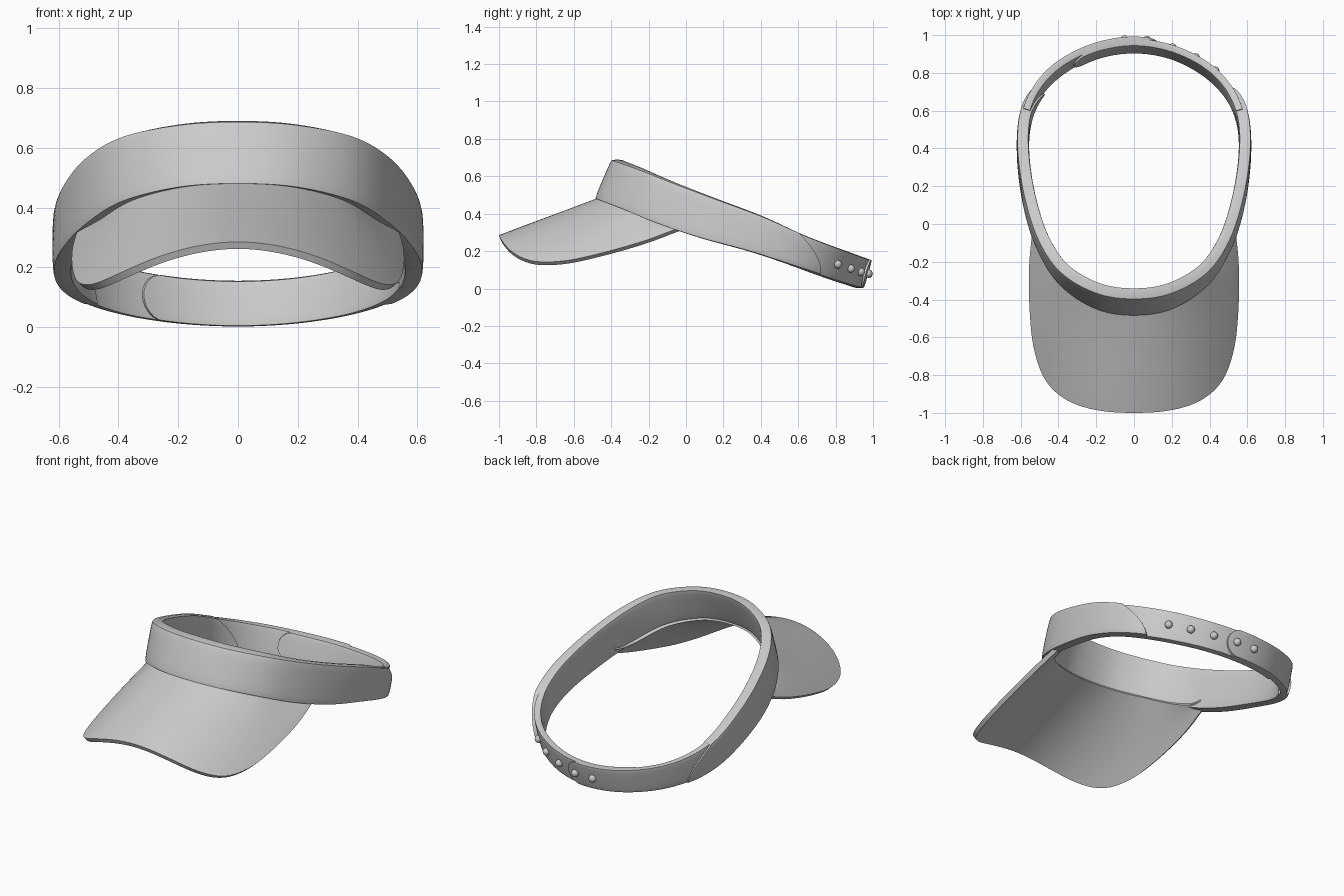
import bpy, math
from mathutils import Vector

if "Cube" in bpy.data.objects:
    bpy.data.objects.remove(bpy.data.objects["Cube"])

# Half outlines of the head ring, front centre -> side -> back centre
TOP = [(0, -.40, .69), (.20, -.37, .679), (.39, -.26, .64), (.51, -.085, .572), (.585, .15, .483), (.62, .40, .39),
       (.605, .60, .303), (.53, .76, .242), (.40, .885, .198), (.21, .975, .166), (0, 1.008, .155)]
BOTTOM = [(0, -.49, .477), (.20, -.457, .465), (.39, -.335, .418), (.51, -.155, .345), (.585, .07, .27), (.62, .33, .20),
          (.605, .54, .134), (.535, .70, .082), (.40, .835, .040), (.21, .932, .012), (0, .965, .002)]
# Half outline of the brim, tip -> side
BRIM = [(0, -1.0), (.20, -.985), (.36, -.93), (.47, -.825), (.53, -.66), (.553, -.45), (.555, -.22), (.538, -.04)]


def spline(pts, t):
    """Catmull-Rom through a half outline, mirrored in x at its start and end."""
    n = len(pts) - 1
    i = min(int(t), n - 1)
    f = t - i

    def get(k):
        if k < 0 or (k > n and pts[n][0] == 0):
            p = Vector(pts[-k if k < 0 else 2 * n - k])
            p.x = -p.x
            return p
        return Vector(pts[min(k, n)])
    a, b, c, d = (get(i + k) for k in (-1, 0, 1, 2))
    return .5 * (2 * b + (c - a) * f + (2 * a - 5 * b + 4 * c - d) * f * f + (3 * b - a - 3 * c + d) * f ** 3)


def surface(u, v):
    u = (u + 10) % 20 - 10
    p = spline(BOTTOM, abs(u)).lerp(spline(TOP, abs(u)), v)
    if u < 0:
        p.x = -p.x
    return p


def ring(u, v, depth):
    """Point on the head ring, pushed inward by depth."""
    t = surface(u + .02, v) - surface(u - .02, v)
    return surface(u, v) - Vector((t.y, -t.x, 0)).normalized() * depth


def make(name, verts, faces):
    me = bpy.data.meshes.new(name)
    me.from_pydata(verts, [], faces)
    ob = bpy.data.objects.new(name, me)
    bpy.context.collection.objects.link(ob)
    return ob


def smooth(ob, angle=40):
    bpy.ops.object.select_all(action='DESELECT')
    ob.select_set(True)
    bpy.context.view_layer.objects.active = ob
    for mod in list(ob.modifiers):
        bpy.ops.object.modifier_apply(modifier=mod.name)
    bpy.ops.object.shade_smooth_by_angle(angle=math.radians(angle))


def strip(name, start, end, outer, inner, nu, nv=12):
    """Padded strip along the ring; start and end give its ends as functions of height."""
    mid, half = (outer + inner) / 2, (inner - outer) / 2
    m = 2 * nv
    verts, faces = [], []
    for i in range(nu + 1):
        for j in range(m):
            th = math.pi * j / nv
            v = (1 - math.cos(th)) / 2
            s = math.sin(th)
            d = mid - math.copysign(half * abs(s) ** .12, s) if j % nv else mid
            u = start(v) + (end(v) - start(v)) * i / nu
            verts.append(ring(u, v, d))
    for i in range(nu):
        for j in range(m):
            k = (j + 1) % m
            faces.append((i * m + j, (i + 1) * m + j, (i + 1) * m + k, i * m + k))
    # End caps
    for base, flip in ((0, False), (nu * m, True)):
        for j in range(nv):
            q = [base + j, base + j + 1, base + (m - j - 1) % m, base + (m - j) % m]
            q = list(dict.fromkeys(q))
            faces.append(q[::-1] if flip else q)
    smooth(make(name, verts, faces))


# Main head band, slanted at both rear ends
def band_end(v):
    return 7.15 - .25 * v - .9 * v * v


strip("head_band", lambda v: -band_end(v), band_end, 0, .066, 120)


# Two overlapping rear straps with rounded tips
def tip(v):
    return .4 * math.sqrt(max(0, 1 - (2 * v - 1) ** 2))


strip("outer_strap", lambda v: 9.8 - tip(v), lambda v: 13.9, .012, .055, 60)
strip("inner_strap", lambda v: 6.1, lambda v: 11.3 + tip(v), .024, .066, 60)


# Arched brim, tucked under the band
def arch(x, y):
    t = y + 1
    return .285 + .39 * t - .07 * t * t - .85 * x * x - .3 * x ** 4


NI, NJ = 80, 24
verts, faces = [], []
for i in range(NI + 1):
    s = 2 * i / NI - 1
    a = ring(3.55 * s, .02, .06)
    b = spline(BRIM, abs(s) * 7)
    b.x = math.copysign(b.x, s)
    lift = a.z + .02 - arch(a.x, a.y)
    for j in range(NJ + 1):
        f = j / NJ
        x, y = a.x + (b.x - a.x) * f, a.y + (b.y - a.y) * f
        verts.append((x, y, arch(x, y) + lift * (1 - f) ** 3 * (1 - s ** 8)))
for i in range(NI):
    for j in range(NJ):
        k = i * (NJ + 1) + j
        faces.append((k, k + 1, k + NJ + 2, k + NJ + 1))
brim = make("brim", verts, faces)
solid = brim.modifiers.new("thickness", 'SOLIDIFY')
solid.thickness = .025
solid.offset = -1
smooth(brim)

# Snap studs along the straps
for n, (u, d) in enumerate([(7.72, .024), (8.36, .024), (9.0, .024), (9.67, .012), (10.24, .012)]):
    bpy.ops.mesh.primitive_uv_sphere_add(segments=20, ring_count=12, radius=.022, location=ring(u, .5, d - .004))
    bpy.context.object.name = f"snap_stud_{n + 1}"
    smooth(bpy.context.object)
